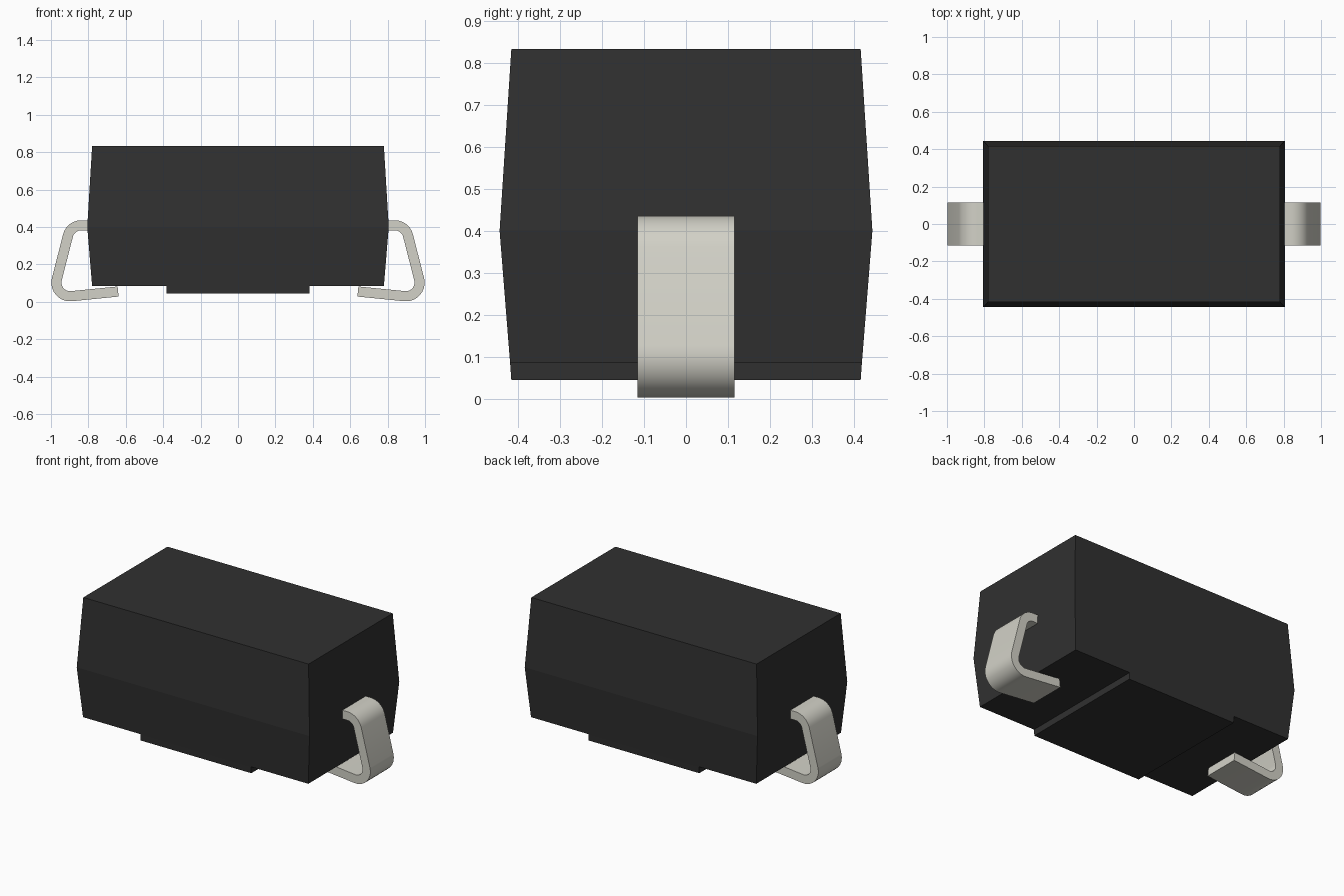
import bpy
import bmesh
import math
from mathutils import Vector

cube = bpy.data.objects.get("Cube")
if cube:
    bpy.data.objects.remove(cube, do_unlink=True)


def make_material(name, rgb):
    mat = bpy.data.materials.new(name)
    mat.use_nodes = True
    mat.diffuse_color = (*rgb, 1)
    mat.node_tree.nodes["Principled BSDF"].inputs["Base Color"].default_value = (*rgb, 1)
    return mat


def make_object(name, bm, mat):
    bmesh.ops.recalc_face_normals(bm, faces=bm.faces)
    mesh = bpy.data.meshes.new(name)
    bm.to_mesh(mesh)
    bm.free()
    mesh.materials.append(mat)
    obj = bpy.data.objects.new(name, mesh)
    bpy.context.collection.objects.link(obj)
    return obj


def stacked_block(name, sections, mat):
    """Loft rectangles given as (z, half x, half y)."""
    bm = bmesh.new()
    rings = [[bm.verts.new((sx * hx, sy * hy, z))
              for sx, sy in ((-1, -1), (1, -1), (1, 1), (-1, 1))]
             for z, hx, hy in sections]
    for low, high in zip(rings, rings[1:]):
        for i in range(4):
            j = (i + 1) % 4
            bm.faces.new((low[i], low[j], high[j], high[i]))
    bm.faces.new(rings[0])
    bm.faces.new(rings[-1])
    return make_object(name, bm, mat)


def rounded_path(points, radius, steps=10):
    """Replace inner corners with arcs; return (point, normal) pairs."""
    pts = [Vector(p) for p in points]

    def left(d):
        return Vector((-d.y, d.x))

    out = [(pts[0], left((pts[1] - pts[0]).normalized()))]
    for a, b, c in zip(pts, pts[1:], pts[2:]):
        d1, d2 = (b - a).normalized(), (c - b).normalized()
        turn = d1.angle(d2)
        start = b - d1 * radius * math.tan(turn / 2)
        n1 = left(d1)
        centre = start - n1 * radius      # all bends turn clockwise
        for k in range(steps + 1):
            t = -turn * k / steps
            n = Vector((n1.x * math.cos(t) - n1.y * math.sin(t),
                        n1.x * math.sin(t) + n1.y * math.cos(t)))
            out.append((centre + n * radius, n))
    out.append((pts[-1], left((pts[-1] - pts[-2]).normalized())))
    return out


def bent_lead(name, side, mat):
    """Flat strip bent out of the body, down and back underneath."""
    half_t, half_w = 0.027, 0.116
    path = rounded_path([(0.74, 0.409), (0.895, 0.409), (0.9945, 0.0195), (0.641, 0.055)], 0.073)
    bm = bmesh.new()
    rings = []
    for p, n in path:
        o, i = p + n * half_t, p - n * half_t
        rings.append([bm.verts.new((side * q.x, y, q.y))
                      for q, y in ((o, -half_w), (o, half_w), (i, half_w), (i, -half_w))])
    for r, s in zip(rings, rings[1:]):
        for k in range(4):
            m = (k + 1) % 4
            bm.faces.new((r[k], r[m], s[m], s[k]))
    bm.faces.new(rings[0])
    bm.faces.new(rings[-1])
    obj = make_object(name, bm, mat)
    bpy.ops.object.select_all(action='DESELECT')
    obj.select_set(True)
    bpy.context.view_layer.objects.active = obj
    bpy.ops.object.shade_smooth_by_angle(angle=math.radians(30))
    return obj


black = make_material("black plastic", (0.030, 0.030, 0.030))
metal = make_material("tinned metal", (0.645, 0.638, 0.571))

# Moulded body, widest at its parting line
stacked_block("body", [(0.085, 0.78, 0.419), (0.40, 0.806, 0.444), (0.833, 0.78, 0.416)], black)

# Raised pad under the middle of the body
stacked_block("standoff_pad", [(0.044, 0.383, 0.416), (0.085, 0.383, 0.419)], black)

# Leads at both ends
bent_lead("left_lead", 1, metal)
bent_lead("right_lead", -1, metal)
